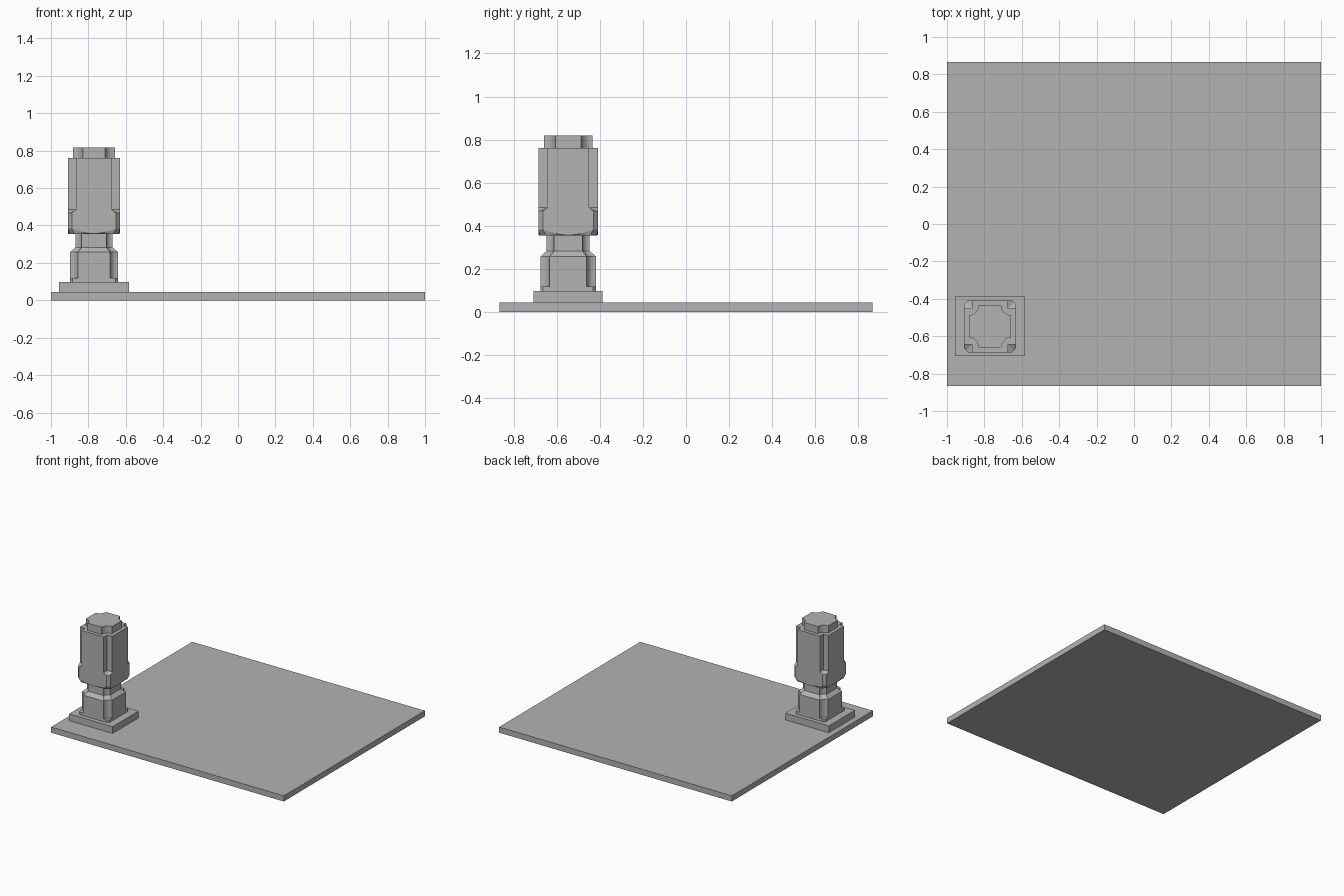
import bpy, bmesh, math

if "Cube" in bpy.data.objects:
    bpy.data.objects.remove(bpy.data.objects["Cube"])

grey = bpy.data.materials.new("concrete grey")
grey.use_nodes = True
colour = (0.45, 0.45, 0.45, 1)
grey.diffuse_color = colour
grey.node_tree.nodes["Principled BSDF"].inputs["Base Color"].default_value = colour

CX, CY = -0.77, -0.547   # tower axis


def finish(name, bm):
    bmesh.ops.recalc_face_normals(bm, faces=bm.faces[:])
    mesh = bpy.data.meshes.new(name)
    bm.to_mesh(mesh)
    bm.free()
    mesh.materials.append(grey)
    obj = bpy.data.objects.new(name, mesh)
    bpy.context.scene.collection.objects.link(obj)
    return obj


def box(name, x, y, half_x, half_y, z0, z1):
    bm = bmesh.new()
    bmesh.ops.create_cube(bm, size=1)
    for v in bm.verts:
        v.co = (x + v.co.x * 2 * half_x, y + v.co.y * 2 * half_y,
                z0 + (v.co.z + 0.5) * (z1 - z0))
    return finish(name, bm)


def section(half, cut, style, steps=6, along=1):
    """Square outline whose corners are cut by a chamfer, notch or cove."""
    corner = []
    for i in range(steps + 1):
        t = i / steps
        if style == "cove":
            a = t * math.pi / 2
            dx, dy = cut * math.cos(a), cut * math.sin(a)
            corner.append((half - dy, half - dx))
        elif style == "notch":
            corner.append((half - cut * min(1, 2 * t),
                           half - cut * min(1, 2 - 2 * t)))
        else:
            corner.append((half - cut * t, half - cut * (1 - t)))
    # Points along the flat side that follows each corner
    span = half - cut
    corner += [(span - 2 * span * i / along, half) for i in range(1, along)]
    ring = []
    for x, y in corner:
        ring.append((x, y))
    for _ in range(3):
        ring += [(-y, x) for x, y in ring[-len(corner):]]
    return ring


def loft(name, levels):
    """Join outlines of equal point count; a height may depend on radius."""
    bm = bmesh.new()
    rings = []
    for outline, z in levels:
        rings.append([bm.verts.new((CX + x, CY + y,
                      z(math.hypot(x, y)) if callable(z) else z))
                      for x, y in outline])
    n = len(rings[0])
    for a, b in zip(rings, rings[1:]):
        for i in range(n):
            j = (i + 1) % n
            bm.faces.new((a[i], a[j], b[j], b[i]))
    bm.faces.new(rings[0])
    bm.faces.new(rings[-1])
    bmesh.ops.remove_doubles(bm, verts=bm.verts[:], dist=1e-5)
    return finish(name, bm)


# Ground slab and plinth
box("ground_slab", 0, 0, 1, 0.866, 0, 0.044)
box("plinth", CX, CY, 0.187, 0.16, 0.044, 0.097)

# Pedestal with coved corners, sloped shoulder and neck
foot = section(0.128, 0.012, "chamfer")
loft("pedestal_foot", [(foot, 0.097), (foot, 0.118)])
base = section(0.128, 0.042, "cove")
neck = section(0.1, 0.034, "cove")
loft("pedestal", [(base, 0.118), (base, 0.257), (neck, 0.283), (neck, 0.37)])

# Main block: conical underside, chamfered band, notched upper shaft
inner = section(0.095, 0.015, "chamfer", 2, 12)
band = section(0.139, 0.021, "chamfer", 2, 12)
shaft = section(0.139, 0.043, "notch", 2, 12)
loft("main_block", [
    (inner, 0.355),
    (section(0.132, 0.03, "chamfer", 2, 12), 0.355),
    (band, lambda r: 0.357 + 0.6 * (r - 0.139)),
    (band, 0.468),
    (shaft, 0.485),
    (shaft, 0.762)])

# Cap with coved corners
cap = section(0.113, 0.053, "cove")
cap_obj = loft("cap", [(cap, 0.762), (cap, 0.818)])
